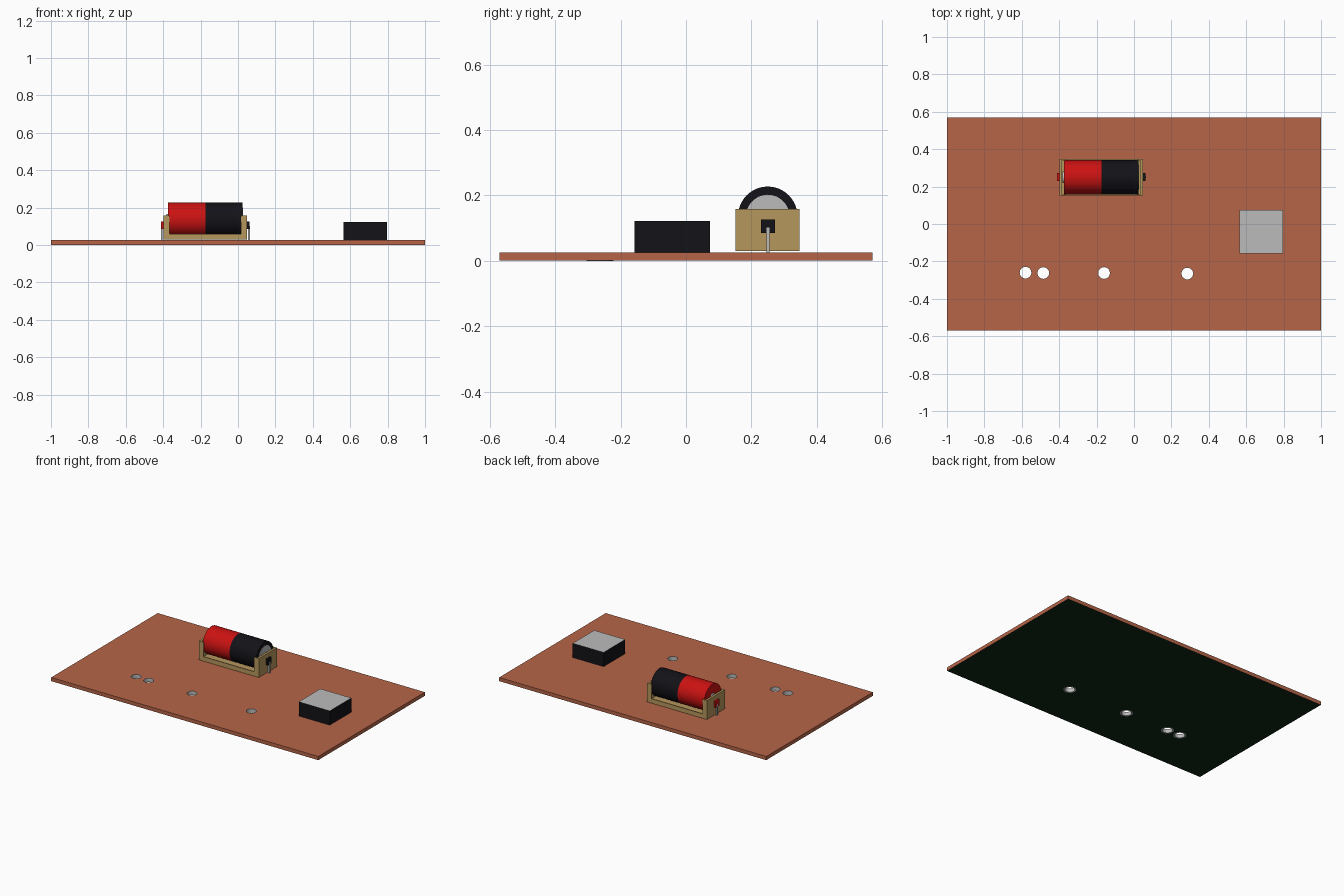
import bpy, bmesh, math
from mathutils import Matrix

if "Cube" in bpy.data.objects:
    bpy.data.objects.remove(bpy.data.objects["Cube"])


def material(name, rgb):
    m = bpy.data.materials.new(name)
    m.diffuse_color = (*rgb, 1)
    m.use_nodes = True
    m.node_tree.nodes["Principled BSDF"].inputs["Base Color"].default_value = m.diffuse_color
    return m


COPPER = material("copper", (0.47, 0.13, 0.065))
GREEN = material("dark_green", (0.004, 0.018, 0.006))
BLACK = material("black", (0.006, 0.006, 0.009))
RED = material("red", (0.6, 0.006, 0.006))
TAN = material("tan", (0.47, 0.31, 0.11))
SILVER = material("silver", (0.5, 0.5, 0.5))


def finish(name, bm, *mats):
    me = bpy.data.meshes.new(name)
    bm.to_mesh(me)
    bm.free()
    for m in mats:
        me.materials.append(m)
    ob = bpy.data.objects.new(name, me)
    bpy.context.collection.objects.link(ob)
    return ob


def add_box(bm, x0, x1, y0, y1, z0, z1):
    mat = Matrix.Translation(((x0 + x1) / 2, (y0 + y1) / 2, (z0 + z1) / 2)) @ \
        Matrix.Diagonal((x1 - x0, y1 - y0, z1 - z0, 1))
    bmesh.ops.create_cube(bm, size=1, matrix=mat)


def box(name, dims, *mats):
    bm = bmesh.new()
    add_box(bm, *dims)
    return finish(name, bm, *mats)


def smooth(ob):
    bpy.ops.object.select_all(action='DESELECT')
    ob.select_set(True)
    bpy.context.view_layer.objects.active = ob
    bpy.ops.object.shade_smooth_by_angle(angle=math.radians(35))


def cylinder(name, start, end, y, z, r, mat, seg=48):
    # cylinder along x
    bm = bmesh.new()
    m = Matrix.Translation(((start + end) / 2, y, z)) @ Matrix.Rotation(math.pi / 2, 4, 'Y')
    bmesh.ops.create_cone(bm, cap_ends=True, segments=seg, radius1=r, radius2=r,
                          depth=end - start, matrix=m)
    ob = finish(name, bm, mat)
    smooth(ob)


# Circuit board: copper top and sides, dark green underside
HOLES = [(-0.58, -0.26), (-0.485, -0.262), (-0.16, -0.262), (0.285, -0.265)]
HOLE_R = 0.033
board = box("board", (-1, 1, -0.57, 0.57, 0.001, 0.026), COPPER, GREEN)
for p in board.data.polygons:
    p.material_index = 1 if p.normal.z < -0.5 else 0

# Drilled holes
bm = bmesh.new()
for x, y in HOLES:
    bmesh.ops.create_cone(bm, cap_ends=True, segments=32, radius1=HOLE_R, radius2=HOLE_R,
                          depth=0.2, matrix=Matrix.Translation((x, y, 0)))
cutter = finish("hole_cutter", bm, SILVER)
cutter.hide_render = True
mod = board.modifiers.new("holes", 'BOOLEAN')
mod.object = cutter
mod.operation = 'DIFFERENCE'
mod.solver = 'EXACT'
bpy.context.view_layer.objects.active = board
bpy.ops.object.modifier_apply(modifier="holes")
bpy.data.objects.remove(cutter)

# Plated hole linings with a thin ring on the underside
PROFILE = [(0.031, 0.026), (0.031, 0), (0.039, 0), (0.039, 0.001), (0.033, 0.001), (0.033, 0.026)]
for i, (x, y) in enumerate(HOLES):
    bm = bmesh.new()
    n = 32
    rings = [[bm.verts.new((x + r * math.cos(2 * math.pi * k / n),
                            y + r * math.sin(2 * math.pi * k / n), z)) for k in range(n)]
             for r, z in PROFILE]
    for a, b in zip(rings, rings[1:] + rings[:1]):
        for k in range(n):
            bm.faces.new((a[k], a[(k + 1) % n], b[(k + 1) % n], b[k]))
    bmesh.ops.recalc_face_normals(bm, faces=bm.faces)
    smooth(finish(f"hole_lining_{i + 1}", bm, SILVER))

# Chip block: black sides, grey top
block = box("block", (0.565, 0.797, -0.157, 0.074, 0.026, 0.122), BLACK, SILVER)
for p in block.data.polygons:
    p.material_index = 1 if p.normal.z > 0.5 else 0

# Battery
BY, BZ, BX = 0.25, 0.136, -0.175
cylinder("battery_red_half", BX - 0.2, BX, BY, BZ, 0.091, RED)
cylinder("battery_black_half", BX, BX + 0.2, BY, BZ, 0.091, BLACK)
cylinder("battery_end_cap", BX + 0.19, BX + 0.203, BY, BZ, 0.066, SILVER)
cylinder("battery_terminal", BX - 0.208, BX - 0.19, BY, BZ, 0.03, SILVER, 32)

# Battery holder: floor, low side lips, end walls with corner posts
bm = bmesh.new()
Y0, Y1, HALF = 0.152, 0.347, 0.224
add_box(bm, BX - HALF, BX + HALF, Y0, Y1, 0.03, 0.045)
for a, b in ((Y0, Y0 + 0.007), (Y1 - 0.007, Y1)):
    add_box(bm, BX - HALF + 0.015, BX + HALF - 0.015, a, b, 0.045, 0.06)
for s in (-1, 1):
    outer, inner, post = BX + s * HALF, BX + s * (HALF - 0.015), BX + s * (HALF - 0.034)
    add_box(bm, min(outer, inner), max(outer, inner), Y0, Y1, 0.045, 0.158)
    for a, b in ((Y0, Y0 + 0.007), (Y1 - 0.007, Y1)):
        add_box(bm, min(post, inner), max(post, inner), a, b, 0.06, 0.158)
finish("battery_holder", bm, TAN)

# Contact tabs and wire leads at both ends
for s, side, mat in ((-1, "red", RED), (1, "black", BLACK)):
    xs = sorted((BX + s * HALF, BX + s * (HALF + 0.013)))
    box(f"{side}_contact", (*xs, BY - 0.02, BY + 0.022, 0.085, 0.127), mat)
    xs = sorted((BX + s * (HALF + 0.004), BX + s * (HALF + 0.014)))
    box(f"{side}_lead", (*xs, BY - 0.004, BY + 0.006, 0.024, 0.102), SILVER)
